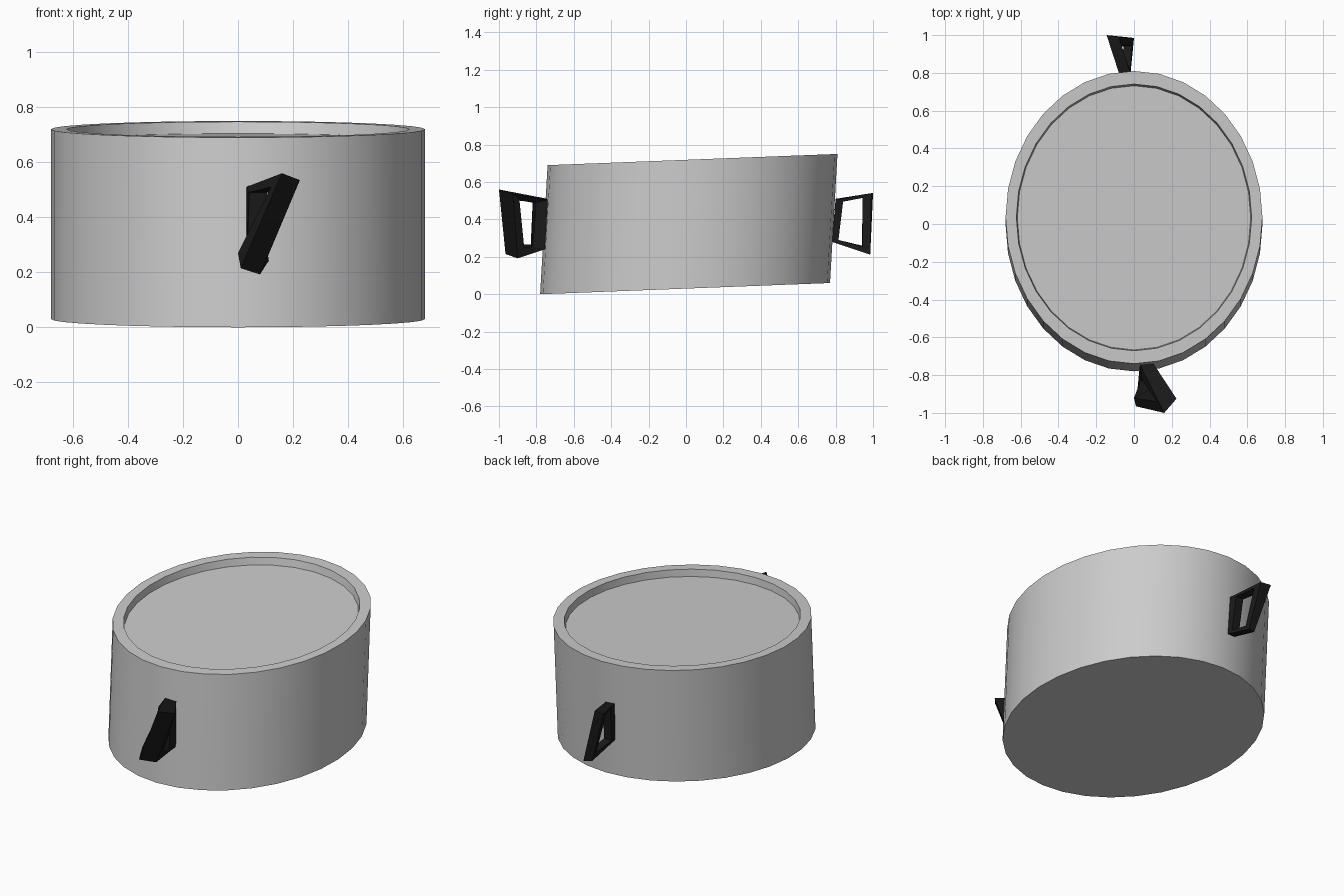
import bpy, bmesh, math
from mathutils import Vector

if "Cube" in bpy.data.objects:
    bpy.data.objects.remove(bpy.data.objects["Cube"])

black = bpy.data.materials.new("black")
black.diffuse_color = (0.01, 0.01, 0.01, 1)
black.use_nodes = True
black.node_tree.nodes["Principled BSDF"].inputs["Base Color"].default_value = black.diffuse_color


def add_object(name, bm, mat=None):
    bmesh.ops.recalc_face_normals(bm, faces=bm.faces)
    me = bpy.data.meshes.new(name)
    bm.to_mesh(me)
    bm.free()
    ob = bpy.data.objects.new(name, me)
    bpy.context.collection.objects.link(ob)
    if mat:
        me.materials.append(mat)
    return ob


# Pot body: oval rings stacked on a slightly skewed axis
SIDES = 32
RX, RY = 0.68, 0.775
rings = [  # (x radius, y radius, height along the axis 0..1)
    (RX, RY, 0.0),
    (RX, RY, 1.0),
    (0.623, 0.706, 1.0),
    (0.618, 0.699, 0.938),
]
bm = bmesh.new()
loops = []
for rx, ry, t in rings:
    loop = []
    for i in range(SIDES):
        a = 2 * math.pi * i / SIDES
        y = ry * math.sin(a)
        loop.append(bm.verts.new((rx * math.cos(a),
                                  y - 0.005 + 0.04 * t,
                                  0.03 + 0.69 * t + y * 0.0387)))
    loops.append(loop)
for lo, hi in zip(loops, loops[1:]):
    for i in range(SIDES):
        j = (i + 1) % SIDES
        bm.faces.new((lo[i], lo[j], hi[j], hi[i]))
bm.faces.new(loops[0])     # base
bm.faces.new(loops[-1])    # recessed top
body = add_object("pot_body", bm)
bpy.context.view_layer.objects.active = body
body.select_set(True)
bpy.ops.object.shade_smooth_by_angle(angle=math.radians(30))
body.select_set(False)


# Handles: closed four-sided frames, given as outer and inner corners per side
def handle(name, left_out, right_out, left_in, right_in):
    bm = bmesh.new()
    strips = [[bm.verts.new(Vector(p)) for p in s]
              for s in (left_out, right_out, right_in, left_in)]
    for k in range(4):
        a, b = strips[k], strips[(k + 1) % 4]
        for i in range(4):
            j = (i + 1) % 4
            bm.faces.new((a[i], a[j], b[j], b[i]))
    return add_object(name, bm, black)


handle("front_handle",
       [(0.03, -0.74, 0.51), (0.16, -1.0, 0.56), (0.01, -0.965, 0.215), (0.03, -0.755, 0.26)],
       [(0.10, -0.735, 0.505), (0.225, -0.925, 0.535), (0.08, -0.90, 0.192), (0.11, -0.755, 0.24)],
       [(0.04, -0.82, 0.49), (0.12, -0.94, 0.51), (0.0, -0.92, 0.27), (0.035, -0.83, 0.265)],
       [(0.105, -0.80, 0.49), (0.19, -0.89, 0.50), (0.105, -0.865, 0.25), (0.11, -0.82, 0.255)])

handle("back_handle",
       [(-0.08, 0.80, 0.51), (-0.145, 1.0, 0.54), (-0.05, 0.97, 0.22), (-0.07, 0.78, 0.28)],
       [(-0.02, 0.80, 0.505), (-0.08, 0.99, 0.54), (0.0, 0.985, 0.212), (-0.02, 0.78, 0.28)],
       [(-0.08, 0.84, 0.495), (-0.125, 0.945, 0.515), (-0.055, 0.94, 0.26), (-0.07, 0.815, 0.29)],
       [(-0.03, 0.84, 0.495), (-0.07, 0.945, 0.515), (-0.01, 0.945, 0.255), (-0.02, 0.815, 0.29)])
